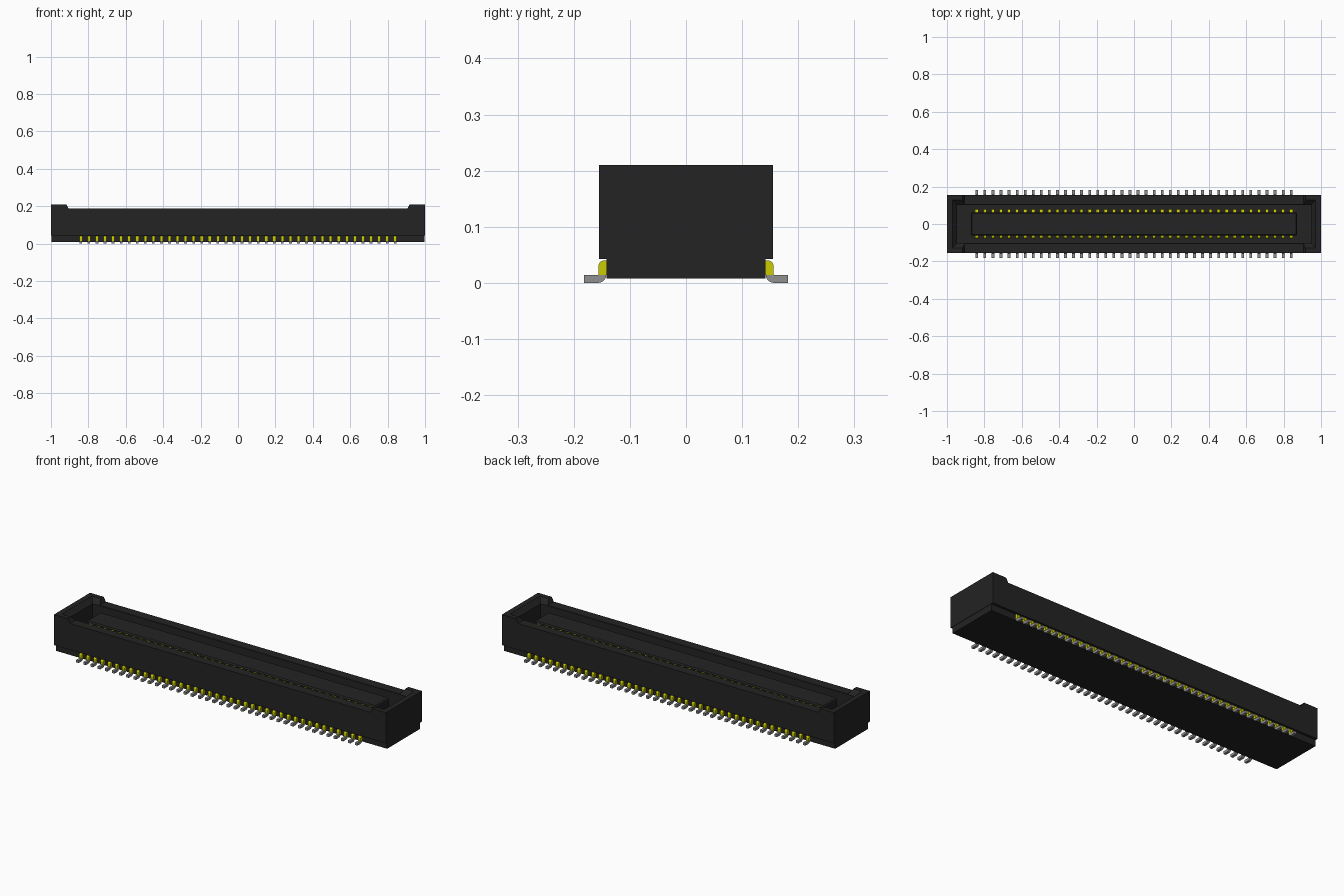
import bpy, bmesh, math
from mathutils import Vector

if "Cube" in bpy.data.objects:
    bpy.data.objects.remove(bpy.data.objects["Cube"], do_unlink=True)


def material(name, rgb):
    m = bpy.data.materials.new(name)
    m.use_nodes = True
    m.diffuse_color = (*rgb, 1)
    bsdf = next(n for n in m.node_tree.nodes if n.type == 'BSDF_PRINCIPLED')
    bsdf.inputs["Base Color"].default_value = (*rgb, 1)
    return m


BLACK = material("black plastic", (0.017, 0.017, 0.017))
YELLOW = material("yellow contact", (0.60, 0.60, 0.0))
GREY = material("grey solder foot", (0.28, 0.28, 0.28))


def finish(bm, name, mat):
    bmesh.ops.recalc_face_normals(bm, faces=bm.faces[:])
    mesh = bpy.data.meshes.new(name)
    bm.to_mesh(mesh)
    bm.free()
    ob = bpy.data.objects.new(name, mesh)
    bpy.context.collection.objects.link(ob)
    mesh.materials.append(mat)
    return ob


def prism(bm, points, offset):
    """Extrude a closed outline of 3D points along an offset vector."""
    face = bm.faces.new([bm.verts.new(p) for p in points])
    ext = bmesh.ops.extrude_face_region(bm, geom=[face])
    verts = [g for g in ext["geom"] if isinstance(g, bmesh.types.BMVert)]
    bmesh.ops.translate(bm, verts=verts, vec=Vector(offset))


def frustum(bm, low, high):
    """Rectangular block; each end is (half x, half y, z)."""
    rings = [[bm.verts.new((sx * x, sy * y, z))
              for sx, sy in ((-1, -1), (1, -1), (1, 1), (-1, 1))]
             for x, y, z in (low, high)]
    bm.faces.new(rings[0])
    bm.faces.new(rings[1])
    for i in range(4):
        j = (i + 1) % 4
        bm.faces.new((rings[0][i], rings[0][j], rings[1][j], rings[1][i]))


def block(name, low, high, mat=BLACK):
    bm = bmesh.new()
    frustum(bm, low, high)
    return finish(bm, name, mat)


def cut(ob, cutter):
    mod = ob.modifiers.new("cut", 'BOOLEAN')
    mod.operation = 'DIFFERENCE'
    mod.solver = 'EXACT'
    mod.object = cutter
    cutter.hide_render = True
    cutter.hide_set(True)
    cutter.display_type = 'WIRE'


# Housing: long profile with raised ends
half = [(1, 0.043), (1, 0.21), (0.918, 0.21), (0.905, 0.187)]
outline = half + [(-x, z) for x, z in reversed(half)]
bm = bmesh.new()
prism(bm, [(x, -0.155, z) for x, z in outline], (0, 0.31, 0))
housing = finish(bm, "housing", BLACK)

# Mating cavity and sloped lead-in at the raised ends
cut(housing, block("cavity_cutter", (0.947, 0.102, 0.06), (0.947, 0.102, 0.3)))
cut(housing, block("lead_in_cutter", (0.947, 0.102, 0.185), (0.997, 0.158, 0.237)))

# Narrower base below the housing
block("lower_base", (0.998, 0.142, 0.008), (0.998, 0.142, 0.0435))

# Central tongue with a bevelled rim
tongue = block("tongue", (0.872, 0.062, 0.055), (0.872, 0.062, 0.175))
bev = tongue.modifiers.new("rim", 'BEVEL')
bev.width = 0.006
bev.segments = 1

# Contact outlines in the side plane (y, z), for the back row


def arc(cy, cz, r, a0, a1, n=5):
    return [(cy + r * math.cos(math.radians(a0 + (a1 - a0) * i / n)),
             cz + r * math.sin(math.radians(a0 + (a1 - a0) * i / n)))
            for i in range(n + 1)]


inner = [(0.058, 0.055), (0.079, 0.055)] + arc(0.065, 0.152, 0.014, 0, 90) + [(0.058, 0.166)]
shoulder = [(0.138, 0.014), (0.156, 0.014)] + arc(0.146, 0.03, 0.010, 0, 90) + [(0.138, 0.040)]
foot = ([(0.182, 0.0), (0.182, 0.014), (0.157, 0.014), (0.154, 0.018), (0.142, 0.018)]
        + arc(0.157, 0.015, 0.015, 180, 270))

COUNT, PITCH = 40, 0.0431


def contact_row(name, profile, width, mat, side):
    bm = bmesh.new()
    for i in range(COUNT):
        x = (i - (COUNT - 1) / 2) * PITCH
        prism(bm, [(x - width / 2, side * y, z) for y, z in profile], (width, 0, 0))
    return finish(bm, name, mat)


for label, side in (("front", -1), ("back", 1)):
    contact_row(label + "_inner_contacts", inner, 0.017, YELLOW, side)
    contact_row(label + "_contact_shoulders", shoulder, 0.0165, YELLOW, side)
    contact_row(label + "_solder_feet", foot, 0.0145, GREY, side)
